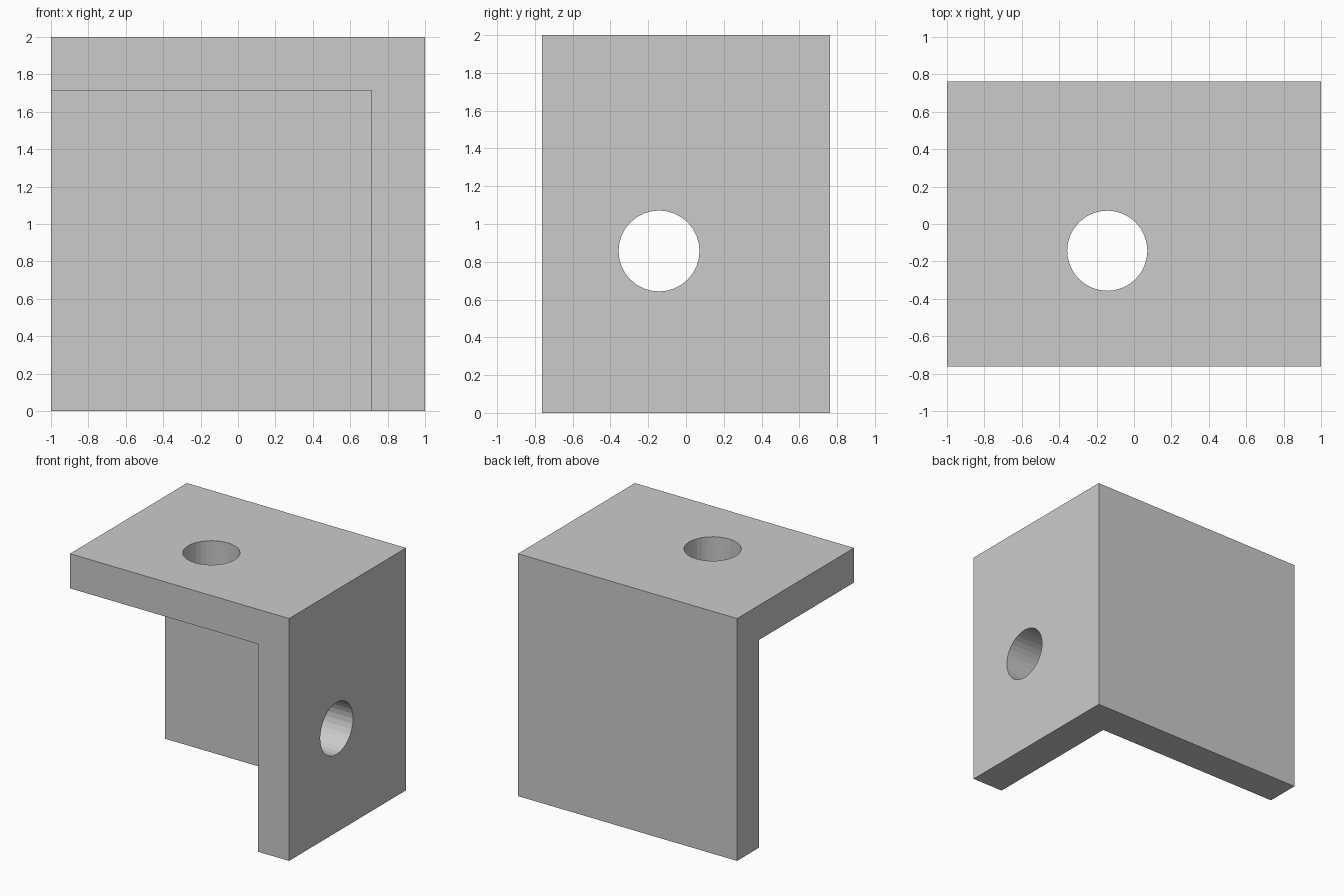
import bpy
from math import pi

if "Cube" in bpy.data.objects:
    bpy.data.objects.remove(bpy.data.objects["Cube"])

T = 2 / 7        # wall thickness
HY = 0.7625      # half depth
R = 0.75 * T     # hole radius
# centre of the open inner space, shared by both holes
CX, CY, CZ = -T / 2, -T / 2, 1 - T / 2


def box(name, lo, hi):
    bpy.ops.mesh.primitive_cube_add(size=1, location=[(a + b) / 2 for a, b in zip(lo, hi)])
    ob = bpy.context.object
    ob.name = name
    ob.scale = [b - a for a, b in zip(lo, hi)]
    bpy.ops.object.transform_apply(location=False, rotation=False, scale=True)
    return ob


def hole(name, loc, rot):
    bpy.ops.mesh.primitive_cylinder_add(vertices=32, radius=R, depth=3 * T, location=loc, rotation=rot)
    ob = bpy.context.object
    ob.name = name
    return ob


def cut(target, cutter):
    mod = target.modifiers.new(cutter.name, 'BOOLEAN')
    mod.operation = 'DIFFERENCE'
    mod.solver = 'EXACT'
    mod.object = cutter
    bpy.context.view_layer.objects.active = target
    bpy.ops.object.modifier_apply(modifier=mod.name)
    bpy.data.objects.remove(cutter, do_unlink=True)


# Solid block hollowed to leave top, right and back walls
bracket = box("corner_bracket", (-1, -HY, 0), (1, HY, 2))
cut(bracket, box("inner_space", (-2, -2, -1), (1 - T, HY - T, 2 - T)))

# Bolt holes through the top and right walls
cut(bracket, hole("top_hole", (CX, CY, 2 - T / 2), (0, 0, 0)))
cut(bracket, hole("side_hole", (1 - T / 2, CY, CZ), (0, pi / 2, 0)))
